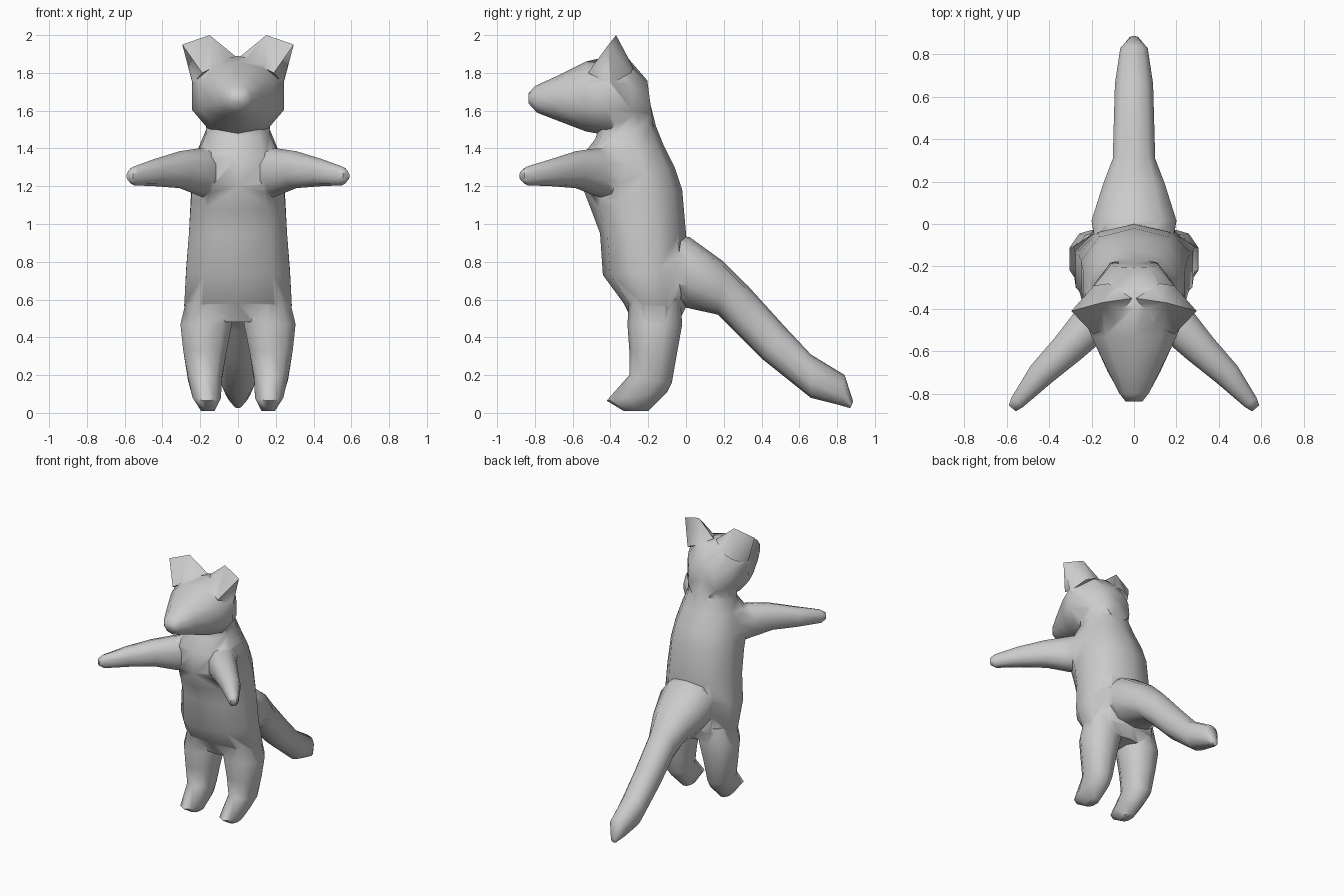
import bpy, bmesh, math
from mathutils import Vector

if "Cube" in bpy.data.objects:
    bpy.data.objects.remove(bpy.data.objects["Cube"])

N = 10


def new_object(name, bm):
    bmesh.ops.recalc_face_normals(bm, faces=bm.faces)
    mesh = bpy.data.meshes.new(name)
    bm.to_mesh(mesh)
    bm.free()
    ob = bpy.data.objects.new(name, mesh)
    bpy.context.collection.objects.link(ob)
    return ob


def loft(name, sections):
    """Each section: two ends of a diameter and a sideways half-width vector."""
    bm = bmesh.new()
    rings = []
    for a, b, side in sections:
        a, b, side = Vector(a), Vector(b), Vector(side)
        mid, half = (a + b) / 2, (a - b) / 2
        ring = []
        for i in range(N):
            c, s = math.cos(math.tau * i / N), math.sin(math.tau * i / N)
            c = math.copysign(abs(c) ** 0.88, c)
            s = math.copysign(min(1, abs(s) * 1.05) ** 0.88, s)
            ring.append(bm.verts.new(mid + half * c + side * s))
        rings.append(ring)
    for r, q in zip(rings, rings[1:]):
        for i in range(N):
            j = (i + 1) % N
            bm.faces.new((r[i], r[j], q[j], q[i]))
    bm.faces.new(rings[0])
    bm.faces.new(rings[-1])
    return new_object(name, bm)


def profile_loft(name, rows, s=1):
    """Rows: y1, z1, y2, z2, centre x, half-width."""
    return loft(name, [((s * x, y1, z1), (s * x, y2, z2), (w, 0, 0))
                       for y1, z1, y2, z2, x, w in rows])


# Torso and neck
body = profile_loft("animal_body", [
    (-.28, .48, -.04, .48, 0, .20), (-.33, .58, .00, .56, 0, .285),
    (-.44, .73, .00, .78, 0, .275), (-.455, .95, .00, .95, 0, .26),
    (-.50, 1.07, -.02, 1.18, 0, .25), (-.55, 1.20, -.06, 1.30, 0, .24),
    (-.55, 1.36, -.12, 1.42, 0, .21), (-.48, 1.45, -.16, 1.52, 0, .17),
    (-.45, 1.55, -.21, 1.72, 0, .17)])

# Head with tapering snout
head = profile_loft("head", [
    (-.17, 1.50, -.205, 1.76, 0, .11), (-.28, 1.47, -.30, 1.87, 0, .19),
    (-.42, 1.47, -.40, 1.89, 0, .245), (-.53, 1.49, -.53, 1.86, 0, .20),
    (-.70, 1.555, -.68, 1.785, 0, .125), (-.79, 1.59, -.80, 1.73, 0, .07),
    (-.835, 1.64, -.835, 1.69, 0, .04)])

# Tail
tail = profile_loft("tail", [
    (-.10, .95, -.10, .58, 0, .18), (.02, .93, .01, .555, 0, .20),
    (.20, .80, .17, .52, 0, .145), (.33, .67, .26, .43, 0, .10),
    (.52, .46, .41, .28, 0, .095), (.66, .31, .66, .08, 0, .09),
    (.84, .20, .80, .045, 0, .065), (.885, .06, .87, .025, 0, .02)])

parts = [head, tail]
for s, label in ((1, "left"), (-1, "right")):
    # Leg and foot
    parts.append(profile_loft(label + "_leg", [
        (-.30, .62, -.03, .60, .15, .12), (-.31, .47, -.02, .47, .168, .137),
        (-.30, .33, -.045, .33, .175, .115), (-.30, .20, -.075, .16, .175, .09),
        (-.42, .065, -.10, .11, .165, .075), (-.33, .01, -.20, .01, .16, .035)], s))

    # Arm
    arm = [(.12, -.36, 1.40, 1.12, .11), (.21, -.48, 1.40, 1.15, .095),
           (.31, -.585, 1.385, 1.19, .08), (.44, -.71, 1.345, 1.20, .063),
           (.55, -.84, 1.305, 1.205, .035), (.573, -.868, 1.28, 1.23, .022)]
    parts.append(loft(label + "_arm", [
        ((s * x, y, t), (s * x, y, b), (s * .77 * w, .64 * w, 0))
        for x, y, t, b, w in arm]))

    # Blunt wedge ear
    bm = bmesh.new()
    for x, y, z in ((.01, -.35, 1.885), (.15, -.37, 2.0), (.295, -.41, 1.95),
                    (.24, -.40, 1.74), (.12, -.28, 1.83), (.09, -.47, 1.85),
                    (.19, -.29, 1.80), (.19, -.52, 1.80)):
        bm.verts.new((s * x, y, z))
    bmesh.ops.convex_hull(bm, input=bm.verts)
    parts.append(new_object(label + "_ear", bm))

# Weld all parts into a single skin
for p in parts:
    mod = body.modifiers.new("weld_" + p.name, 'BOOLEAN')
    mod.operation = 'UNION'
    mod.solver = 'EXACT'
    mod.object = p
deps = bpy.context.evaluated_depsgraph_get()
skin = bpy.data.meshes.new_from_object(body.evaluated_get(deps))
body.modifiers.clear()
body.data = skin
for p in parts:
    bpy.data.objects.remove(p)

# Smooth shading with crisp tips
bpy.context.view_layer.objects.active = body
body.select_set(True)
bpy.ops.object.shade_smooth_by_angle(angle=math.radians(60))
